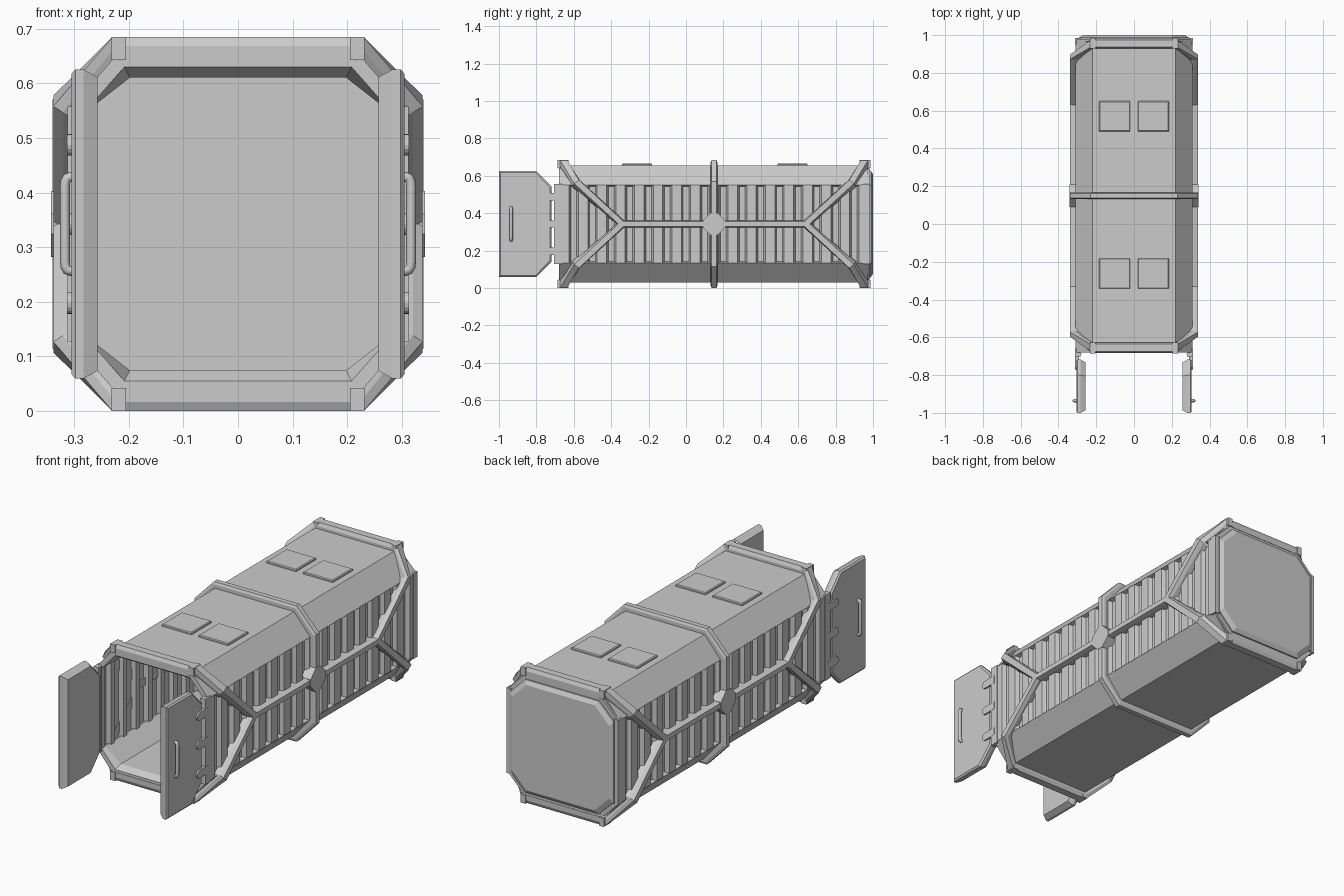
import bpy, bmesh, math
from mathutils import Vector as V

if "Cube" in bpy.data.objects:
    bpy.data.objects.remove(bpy.data.objects["Cube"])

C = V((0, 0.15, 0.3425))  # centre of the container body; parts mirror about it


def loft(name, loops, mirror="", start=True, end=True, ring=False):
    """Skin a list of equal-length closed loops (coordinates relative to C)."""
    n, m = len(loops[0]), len(loops)
    verts = [tuple(p) for l in loops for p in l]
    faces = []
    for a in range(m if ring else m - 1):
        b = (a + 1) % m
        for i in range(n):
            j = (i + 1) % n
            faces.append((a * n + i, a * n + j, b * n + j, b * n + i))
    if start and not ring:
        faces.append(tuple(range(n)))
    if end and not ring:
        faces.append(tuple((m - 1) * n + i for i in range(n)))
    me = bpy.data.meshes.new(name)
    me.from_pydata(verts, [], faces)
    bm = bmesh.new()
    bm.from_mesh(me)
    bmesh.ops.recalc_face_normals(bm, faces=bm.faces)
    bm.to_mesh(me)
    bm.free()
    ob = bpy.data.objects.new(name, me)
    ob.location = C
    bpy.context.collection.objects.link(ob)
    if mirror:
        add_mirror(ob, mirror)
    return ob


def add_mirror(ob, axes):
    md = ob.modifiers.new("mirror", "MIRROR")
    md.use_axis = [a in axes for a in "xyz"]
    md.use_mirror_merge = False


def box(name, x, y, z, mirror=""):
    return loft(name, [[(a, y[0], z[0]), (a, y[1], z[0]), (a, y[1], z[1]), (a, y[0], z[1])] for a in x], mirror)


def beam(name, path, mirror, start=False, end=True):
    """Tapered bar; path items are (base point, half width, outward vector)."""
    loops = []
    for p, w, o in path:
        p, w, o = V(p), V(w), V(o)
        loops.append([p - w, p + w, p + w + o * 0.6, p + w * 0.7 + o, p - w * 0.7 + o, p - w + o * 0.6])
    return loft(name, loops, mirror, start, end)


def octagon(y, hx, hz, c):
    q = [(hx, hz - c), (hx - c, hz)]
    pts = q + [(-x, z) for x, z in q[::-1]]
    pts += [(-x, -z) for x, z in q] + [(x, -z) for x, z in q[::-1]]
    return [(x, y, z) for x, z in pts]


# Roof and floor shells with a flared front lip
def shell(y, zi, xi):
    return [(x, y, z) for x, z in ((-.31, .2075), (-.22, .3125), (.22, .3125), (.31, .2075),
                                   (.285, .2), (xi, zi), (-xi, zi), (-.285, .2))]


loft("roof_and_floor", [shell(-.83, .2875, .208), shell(-.80, .268, .198), shell(.82, .268, .198)], "z")

# Corrugated side walls
prof = []
for k in range(-8, 9):
    c = k * 0.1
    prof += [(.29, c - .035), (.31, c - .025), (.31, c + .025), (.29, c + .035)]
prof = [(.29, -.84)] + prof + [(.29, .84)]
outline = prof + [(x - .012, y) for x, y in prof[::-1]]
loft("corrugated_wall", [[(x, y, z) for x, y in outline] for z in (-.209, .209)], "x")
box("end_post", (.283, .312), (-.855, -.81), (-.215, .215), "x")
box("rear_post", (.283, .312), (.80, .835), (-.215, .215), "x")

# Closed rear wall with raised panel
loft("rear_wall", [octagon(.79, .308, .31, .1), octagon(.83, .308, .31, .1)])
loft("rear_panel", [octagon(.825, .29, .285, .085), octagon(.838, .29, .285, .085),
                    octagon(.85, .27, .265, .08)])

# Middle hoop, side rails and hub
hw = (0, .018, 0)
beam("middle_hoop", [((0, 0, .3125), hw, (0, 0, .03)), ((.22, 0, .3125), hw, (.01, 0, .03)),
                     ((.31, 0, .2075), hw, (.03, 0, .02)), ((.31, 0, 0), hw, (.03, 0, 0))], "xz", end=False)
beam("side_rail", [((.29, 0, 0), (0, 0, .018), (.048, 0, 0)), ((.29, .515, 0), (0, 0, .018), (.048, 0, 0))], "xy")
hub = [(.06, .018), (.018, .06), (-.018, .06), (-.06, .018),
       (-.06, -.018), (-.018, -.06), (.018, -.06), (.06, -.018)]
loft("hub", [[(x, y, z) for y, z in hub] for x in (.29, .342)], "x")

# End braces: across the top, over the chamfer and diagonally down the side
beam("end_brace", [((0, -.805, .3), (0, .027, 0), (0, 0, .0425)),
                   ((.215, -.805, .3), (0, .027, 0), (.015, 0, .0425)),
                   ((.295, -.735, .2075), (0, .018, .014), (.043, 0, .018)),
                   ((.295, -.49, 0), (0, .013, .015), (.043, 0, 0))], "xyz")
box("brace_clip", (.205, .232), (-.836, -.778), (.30, .3425), "xyz")

# Roof hatches
for i, y in enumerate((-.4125, .42)):
    loft("roof_hatch_%d" % i, [[(.02 + d, y - .08 + d, z), (.185 - d, y - .08 + d, z),
                                (.185 - d, y + .08 - d, z), (.02 + d, y + .08 - d, z)]
                               for d, z in ((0, .31), (0, .319), (.004, .323))], "x")

# Open doors
door = [(-1.15, -.283), (-1.15, .283), (-.95, .283), (-.868, .2), (-.868, -.2), (-.95, -.283)]


def door_loop(x, d):
    return [(x, -1.009 + (y + 1.009) * (1 - d / .141), z * (1 - d / .283)) for y, z in door]


loft("door", [door_loop(.305, .008), door_loop(.298, 0), door_loop(.283, 0), door_loop(.257, .014)], "x")

# Hinges: rounded straps with a knuckle
for i, z0 in enumerate((-.145, 0, .145)):
    strap = [(-.83, z0 - .02), (-.83, z0 + .02)]
    strap += [(-.9 - .02 * math.sin(t), z0 + .02 * math.cos(t))
              for t in [math.pi * k / 8 for k in range(9)]]
    loft("hinge_%d" % i, [[(x, y, z) for y, z in strap] for x in (.29, .313)], "x")

# Door handles
cu = bpy.data.curves.new("door_handle", "CURVE")
cu.dimensions = "3D"
cu.bevel_depth = .009
cu.bevel_resolution = 2
cu.use_fill_caps = True
half = [(.295, .086), (.307, .086), (.313, .084), (.316, .078), (.317, .068)]
pts = half + [(x, -z) for x, z in half[::-1]]
sp = cu.splines.new("POLY")
sp.points.add(len(pts) - 1)
for p, (x, z) in zip(sp.points, pts):
    p.co = (x, -1.085, z, 1)
handle = bpy.data.objects.new("door_handle", cu)
handle.location = C
bpy.context.collection.objects.link(handle)
add_mirror(handle, "x")
